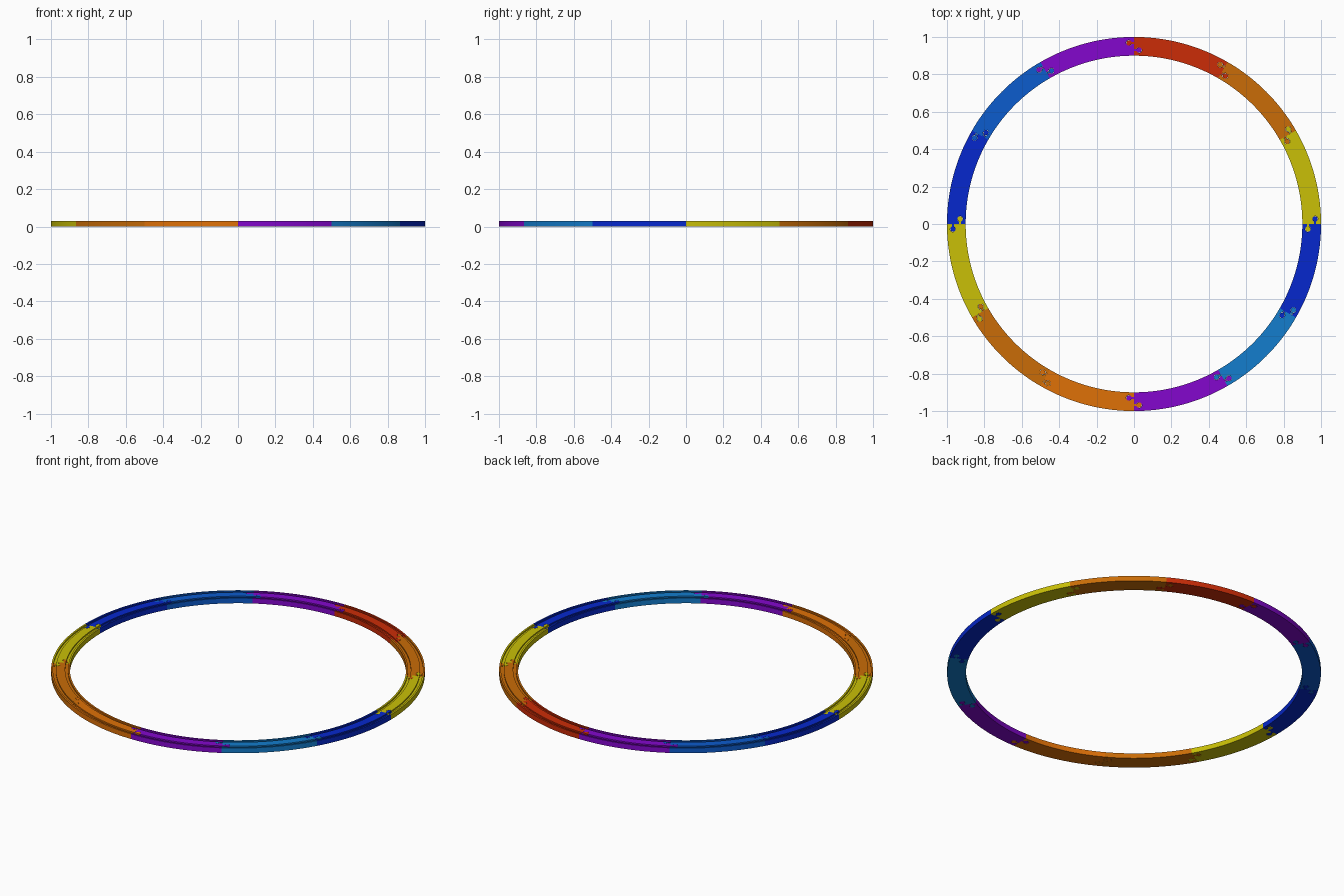
import bpy, bmesh, math
from mathutils import Matrix

if "Cube" in bpy.data.objects:
    bpy.data.objects.remove(bpy.data.objects["Cube"])

R_OUT, R_IN, HEIGHT = 1.0, 0.9, 0.03
STEP = math.radians(30)
PEG_OUT, PEG_IN = 0.968, 0.93      # radii of the two jigsaw connectors
REACH, HEAD, NECK, GAP = 0.027, 0.014, 0.005, 0.001


def arc(r, a0, a1, n):
    return [(r * math.cos(a0 + (a1 - a0) * i / n), r * math.sin(a0 + (a1 - a0) * i / n))
            for i in range(n + 1)]


def connector(angle, r, side, grow):
    """Keyhole outline on a radial edge, listed from large to small radius."""
    head, neck = HEAD + grow, NECK + grow
    start = math.pi - math.asin(neck / head)
    local = [(0, neck)]
    for i in range(21):
        p = start * (1 - i / 10)
        local.append((REACH + head * math.cos(p), head * math.sin(p)))
    local.append((0, -neck))
    c, s = math.cos(angle), math.sin(angle)
    return [((r + v) * c - side * u * s, (r + v) * s + side * u * c) for u, v in local]


def prism(name, outline, z0, z1):
    bm = bmesh.new()
    face = bm.faces.new([bm.verts.new((x, y, z0)) for x, y in outline])
    top = bmesh.ops.extrude_face_region(bm, geom=[face])["geom"]
    for v in top:
        if isinstance(v, bmesh.types.BMVert):
            v.co.z = z1
    bmesh.ops.recalc_face_normals(bm, faces=bm.faces[:])
    mesh = bpy.data.meshes.new(name)
    bm.to_mesh(mesh)
    bm.free()
    obj = bpy.data.objects.new(name, mesh)
    bpy.context.scene.collection.objects.link(obj)
    return obj


# One curved track piece: a peg and a socket at each end
outline = arc(R_OUT, 0, STEP, 20)
outline += connector(STEP, PEG_OUT, 1, 0)
outline += connector(STEP, PEG_IN, -1, GAP)
outline += arc(R_IN, STEP, 0, 20)
outline += connector(0, PEG_IN, -1, 0)[::-1]
outline += connector(0, PEG_OUT, 1, GAP)[::-1]
piece = prism("track_master", outline, 0, HEIGHT)

# Two wheel grooves, cut through body and pegs
for k, (r0, r1) in enumerate(((0.91, 0.925), (0.975, 0.99))):
    band = arc(r1, -STEP / 5, STEP * 1.2, 28) + arc(r0, STEP * 1.2, -STEP / 5, 28)
    cutter = prism(f"groove_cutter_{k}", band, HEIGHT - 0.0075, HEIGHT + 0.02)
    cutter.hide_render = True
    cutter.hide_set(True)
    mod = piece.modifiers.new("groove", 'BOOLEAN')
    mod.operation, mod.object, mod.solver = 'DIFFERENCE', cutter, 'EXACT'

bpy.context.view_layer.update()
baked = bpy.data.meshes.new_from_object(piece.evaluated_get(bpy.context.evaluated_depsgraph_get()))
for obj in list(bpy.data.objects):
    bpy.data.objects.remove(obj)

# Coloured copies around the ring, counter-clockwise from +x
COLORS = {
    "yellow": (200, 190, 16), "orange": (200, 108, 16), "red": (202, 48, 16),
    "purple": (130, 16, 204), "mid_blue": (20, 92, 204), "blue": (14, 44, 204),
    "bright_orange": (222, 112, 16), "light_blue": (26, 124, 204),
}
ORDER = ["yellow", "orange", "red", "purple", "mid_blue", "blue",
         "yellow", "orange", "bright_orange", "purple", "light_blue", "blue"]
mats = {}
for key, rgb in COLORS.items():
    mats[key] = bpy.data.materials.new(key + "_paint")
    mats[key].diffuse_color = [(c / 255) ** 2.2 for c in rgb] + [1]

for i, key in enumerate(ORDER):
    mesh = baked.copy()
    mesh.transform(Matrix.Rotation(i * STEP, 4, 'Z'))
    mesh.materials.clear()
    mesh.materials.append(mats[key])
    obj = bpy.data.objects.new(f"track_piece_{i + 1}", mesh)
    bpy.context.scene.collection.objects.link(obj)
    obj.select_set(True)
    bpy.context.view_layer.objects.active = obj
bpy.ops.object.shade_smooth_by_angle(angle=math.radians(30))

for m in bpy.data.materials:
    if m.users and not m.is_grease_pencil:
        m.use_nodes = True
        m.node_tree.nodes["Principled BSDF"].inputs["Base Color"].default_value = m.diffuse_color
